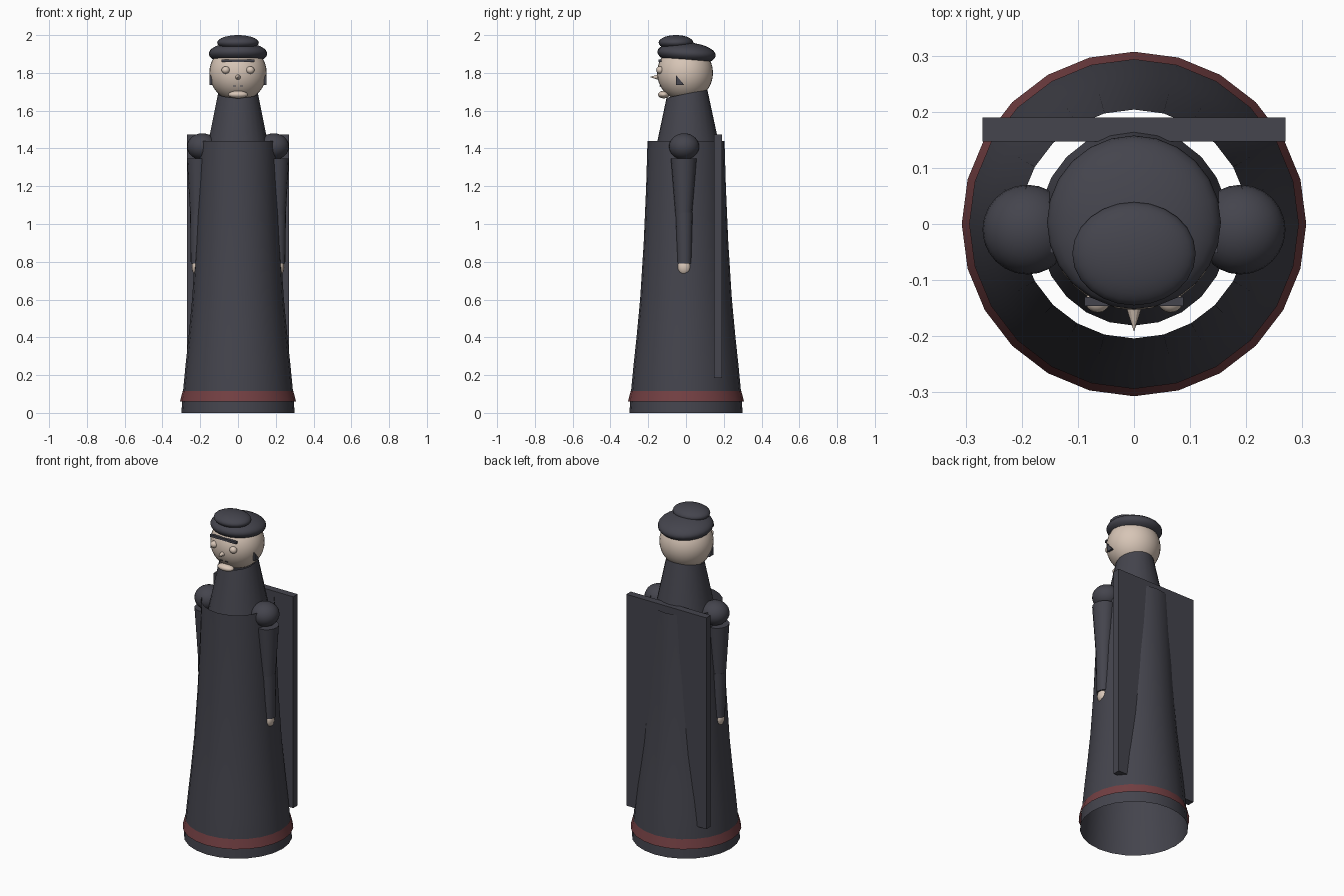
import bpy, math
from mathutils import Vector

if "Cube" in bpy.data.objects:
    bpy.data.objects.remove(bpy.data.objects["Cube"])


def material(name, rgb):
    m = bpy.data.materials.new(name)
    m.diffuse_color = (*rgb, 1)
    m.use_nodes = True
    m.node_tree.nodes["Principled BSDF"].inputs["Base Color"].default_value = m.diffuse_color
    return m


CLOTH = material("dark slate cloth", (0.058, 0.058, 0.074))
TRIM = material("dull red trim", (0.17, 0.05, 0.055))
SKIN = material("pale skin", (0.68, 0.56, 0.47))


def make(name, verts, faces, mat, smooth=True):
    me = bpy.data.meshes.new(name)
    me.from_pydata(verts, [], faces)
    me.materials.append(mat)
    ob = bpy.data.objects.new(name, me)
    bpy.context.collection.objects.link(ob)
    if smooth:
        bpy.ops.object.select_all(action='DESELECT')
        ob.select_set(True)
        bpy.context.view_layer.objects.active = ob
        bpy.ops.object.shade_smooth_by_angle(angle=math.radians(35))
    return ob


def loft(name, rings, mat, n=24, cap=False):
    """Skin through elliptical rings (x, y, z, rx, ry, slope of z along y), bottom to top."""
    verts, faces = [], []
    for x, y, z, rx, ry, slope in rings:
        for i in range(n):
            a = 2 * math.pi * i / n
            dy = ry * math.sin(a)
            verts.append((x + rx * math.cos(a), y + dy, z + slope * dy))
    for k in range(len(rings) - 1):
        for i in range(n):
            j = (i + 1) % n
            faces.append((k * n + i, k * n + j, k * n + n + j, k * n + n + i))
    if cap:
        faces.append(tuple(reversed(range(n))))
        faces.append(tuple(range(len(verts) - n, len(verts))))
    return make(name, verts, faces, mat)


def ball(name, loc, radii, mat, tilt=0, seg=24, rings=14):
    bpy.ops.mesh.primitive_uv_sphere_add(segments=seg, ring_count=rings, radius=1,
                                         location=loc, rotation=(tilt, 0, 0))
    ob = bpy.context.object
    ob.name = name
    ob.scale = radii
    ob.data.materials.append(mat)
    bpy.ops.object.shade_smooth()
    return ob


def box(name, lo, hi, mat):
    lo, hi = Vector(lo), Vector(hi)
    bpy.ops.mesh.primitive_cube_add(size=1, location=(lo + hi) / 2)
    ob = bpy.context.object
    ob.name = name
    ob.scale = hi - lo
    ob.data.materials.append(mat)
    return ob


# Robe: flared tube open at both ends, with a red hem band
profile = [(0, .30), (.115, .291), (.25, .278), (.4, .262), (.6, .243),
           (.9, .224), (1.2, .211), (1.44, .204)]
loft("robe", [(0, 0, z, r, r, 0) for z, r in profile], CLOTH)
loft("hem_band", [(0, 0, .06, .307, .307, 0), (0, 0, .115, .293, .293, 0)], TRIM)

# Cape board on the back
box("cape", (-.27, .147, .185), (.27, .19, 1.475), CLOTH)

# Collar and head
loft("collar", [(0, -.005, 1.37, .17, .176, .4), (0, .005, 1.69, .106, .108, .2)], CLOTH)
ball("head", (0, -.005, 1.80), (.152, .148, .15), SKIN, seg=32, rings=18)

# Hair cap and bun
ball("hair_cap", (0, .003, 1.902), (.155, .155, .06), CLOTH, tilt=-.07)
ball("hair_bun", (0, -.053, 1.96), (.11, .092, .04), CLOTH)
box("fringe", (-.088, -.146, 1.858), (.088, -.13, 1.872), CLOTH)

# Nose and mouth
bpy.ops.mesh.primitive_cone_add(vertices=12, radius1=.016, radius2=0, depth=.05,
                                location=(0, -.167, 1.778), rotation=(math.pi / 2, 0, 0))
bpy.context.object.name = "nose"
bpy.context.object.data.materials.append(SKIN)
ball("mouth", (0, -.118, 1.685), (.052, .03, .02), SKIN)

for side, s in (("left", -1), ("right", 1)):
    # Eyes, lip marks and sideburns
    ball(side + "_eye", (s * .065, -.138, 1.815), (.022, .02, .02), SKIN, seg=16, rings=10)
    box(side + "_lip_mark", (s * .019 - .008, -.139, 1.728), (s * .019 + .008, -.131, 1.732), CLOTH)
    tri = [(-.052, 1.787), (-.052, 1.737), (-.01, 1.737)]
    verts = [(s * x, y, z) for x in (.137, .150) for y, z in tri]
    make(side + "_sideburn", verts,
         [(0, 1, 2), (5, 4, 3), (0, 3, 4, 1), (1, 4, 5, 2), (2, 5, 3, 0)], CLOTH, False)

    # Shoulder, sleeve in two sections, hand
    ball(side + "_shoulder", (s * .19, -.01, 1.41), (.08, .08, .07), CLOTH)
    loft(side + "_upper_sleeve", [(s * .21, -.012, 1.05, .043, .044, 0),
                                  (s * .207, -.012, 1.348, .063, .068, 0)], CLOTH, 16, True)
    loft(side + "_lower_sleeve", [(s * .218, -.008, .79, .032, .037, 0),
                                  (s * .212, -.010, 1.06, .042, .045, 0)], CLOTH, 16, True)
    ball(side + "_hand", (s * .217, -.01, .772), (.028, .036, .042), SKIN, seg=16, rings=10)
